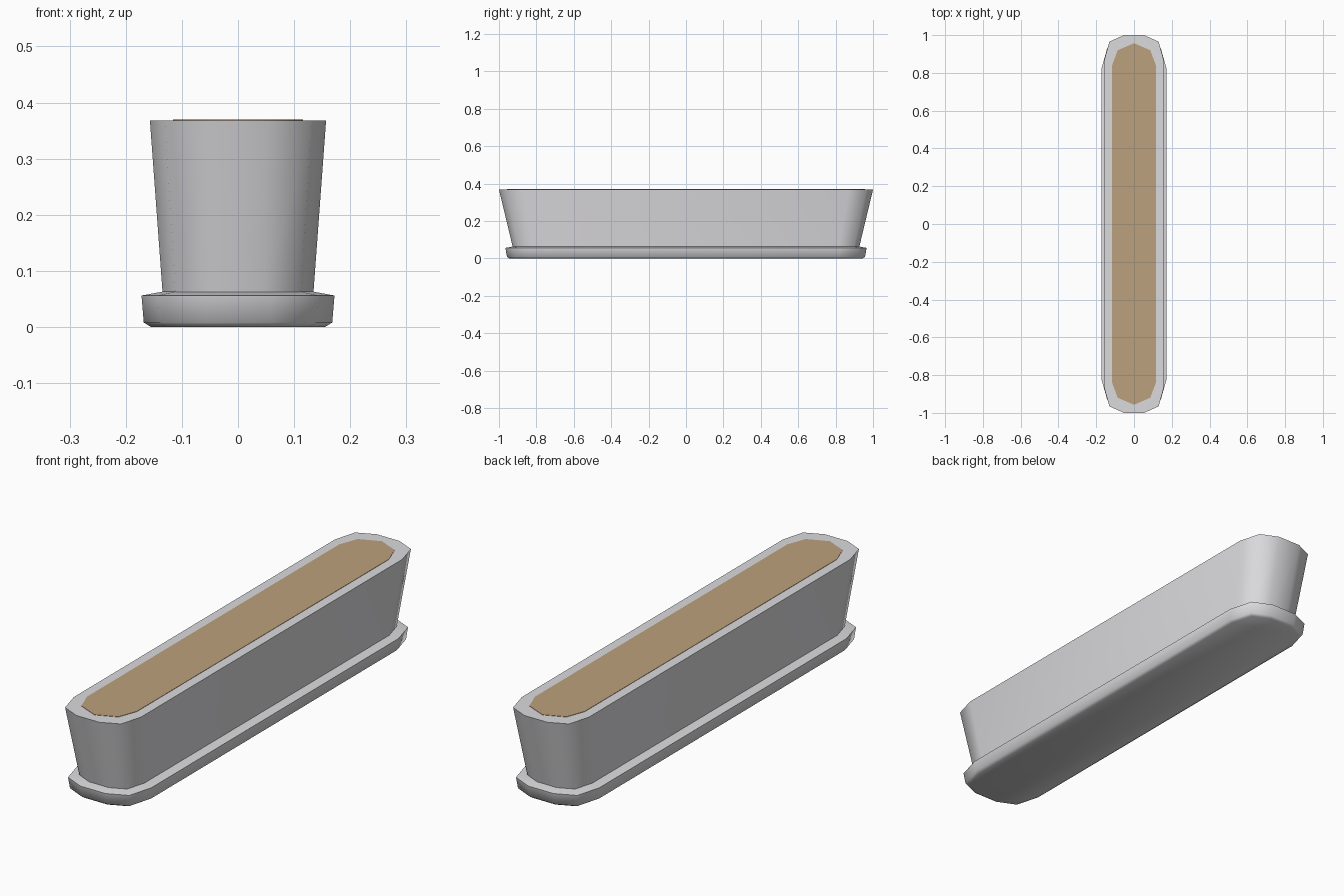
import bpy, bmesh, math

if "Cube" in bpy.data.objects:
    bpy.data.objects.remove(bpy.data.objects["Cube"])


def material(name, rgb):
    m = bpy.data.materials.new(name)
    m.diffuse_color = (*rgb, 1)
    m.use_nodes = True
    m.node_tree.nodes["Principled BSDF"].inputs["Base Color"].default_value = m.diffuse_color
    return m


ceramic = material("pale grey ceramic", (0.71, 0.70, 0.72))
earth = material("brown soil", (0.50, 0.355, 0.205))


def outline(x, y, z):
    """Long planter outline with faceted rounded ends, half sizes x and y."""
    quarter = [(x, y - 0.83 * x), (0.83 * x, y - 0.22 * x), (0.34 * x, y)]
    half = quarter + [(-a, b) for a, b in reversed(quarter)]
    return [(a, b, z) for a, b in half] + [(-a, -b, z) for a, b in half]


def soil_outline(z):
    half = [(0.116, 0.84), (0.086, 0.92), (0, 0.957), (-0.086, 0.92), (-0.116, 0.84)]
    return [(a, b, z) for a, b in half] + [(-a, -b, z) for a, b in half]


def loft(name, rings, mat):
    """Closed shell through a stack of outlines, bottom to top."""
    bm = bmesh.new()
    loops = [[bm.verts.new(p) for p in outline(*r)] for r in rings]
    for lo, hi in zip(loops, loops[1:]):
        n = len(lo)
        for i in range(n):
            j = (i + 1) % n
            bm.faces.new((lo[i], lo[j], hi[j], hi[i]))
    bm.faces.new(loops[0][::-1])
    bm.faces.new(loops[-1])
    return finish(name, bm, mat)


def finish(name, bm, mat):
    bmesh.ops.recalc_face_normals(bm, faces=bm.faces)
    mesh = bpy.data.meshes.new(name)
    bm.to_mesh(mesh)
    bm.free()
    mesh.materials.append(mat)
    ob = bpy.data.objects.new(name, mesh)
    bpy.context.collection.objects.link(ob)
    bpy.ops.object.select_all(action='DESELECT')
    ob.select_set(True)
    bpy.context.view_layer.objects.active = ob
    bpy.ops.object.shade_smooth_by_angle(angle=math.radians(62))
    return ob


# Saucer with a softened lower edge and slightly raised middle
loft("saucer", [(0.155, 0.945, 0.0), (0.168, 0.957, 0.008),
                (0.172, 0.966, 0.056), (0.134, 0.925, 0.063)], ceramic)

# Tapered planter body
loft("planter_body", [(0.134, 0.925, 0.055), (0.157, 1.0, 0.368)], ceramic)

# Soil plate flush with the rim
bm = bmesh.new()
low = [bm.verts.new(p) for p in soil_outline(0.364)]
top = [bm.verts.new(p) for p in soil_outline(0.3695)]
bm.faces.new(low[::-1])
bm.faces.new(top)
for i in range(len(low)):
    j = (i + 1) % len(low)
    bm.faces.new((low[i], low[j], top[j], top[i]))
finish("soil", bm, earth)
